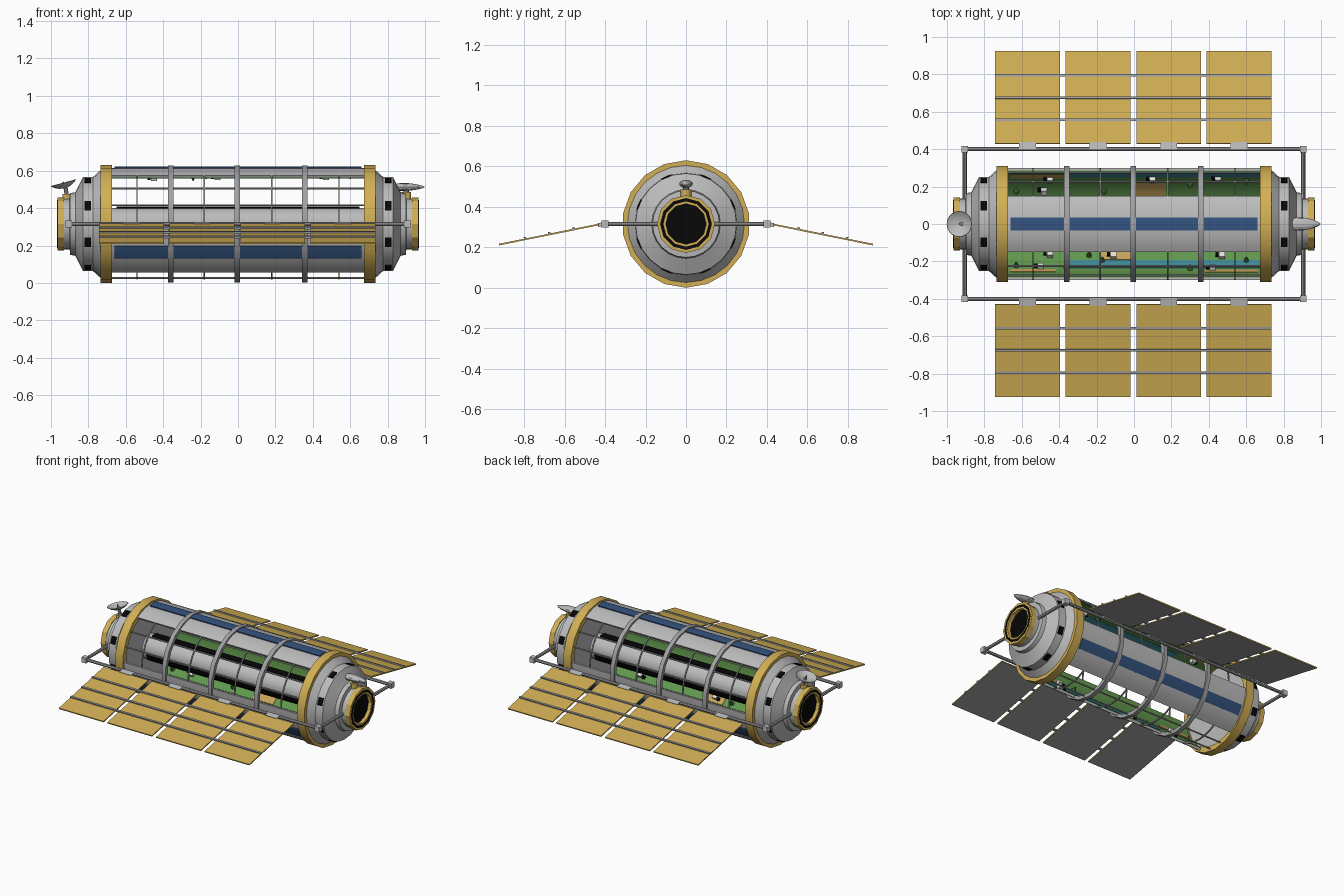
import bpy, bmesh, math
from mathutils import Vector, Matrix

if "Cube" in bpy.data.objects:
    bpy.data.objects.remove(bpy.data.objects["Cube"])

CZ = 0.315  # height of the long axis


def material(name, r, g, b):
    m = bpy.data.materials.new(name)
    m.use_nodes = True
    m.diffuse_color = (r, g, b, 1)
    node = next(n for n in m.node_tree.nodes if n.type == 'BSDF_PRINCIPLED')
    node.inputs["Base Color"].default_value = (r, g, b, 1)
    return m


HULL = material("hull grey", 0.5, 0.5, 0.5)
METAL = material("frame grey", 0.36, 0.36, 0.37)
WHITE = material("house white", 0.75, 0.75, 0.74)
GOLD = material("gold", 0.64, 0.43, 0.09)
BLACK = material("black", 0.002, 0.002, 0.002)
BLUE = material("panel blue", 0.035, 0.09, 0.22)
GRASS = material("grass green", 0.12, 0.31, 0.075)
WATER = material("water teal", 0.05, 0.27, 0.33)
FIELD = material("field tan", 0.56, 0.36, 0.1)
TREE = material("tree green", 0.06, 0.17, 0.04)


def finish(bm, name, *mats, smooth=False):
    bmesh.ops.remove_doubles(bm, verts=bm.verts, dist=1e-5)
    bmesh.ops.recalc_face_normals(bm, faces=bm.faces)
    me = bpy.data.meshes.new(name)
    bm.to_mesh(me)
    bm.free()
    for m in mats:
        me.materials.append(m)
    ob = bpy.data.objects.new(name, me)
    bpy.context.collection.objects.link(ob)
    if smooth:
        bpy.ops.object.select_all(action='DESELECT')
        ob.select_set(True)
        bpy.context.view_layer.objects.active = ob
        bpy.ops.object.shade_smooth_by_angle(angle=math.radians(25))
    return ob


def polar(x, r, deg):
    a = math.radians(deg)
    return Vector((x, r * math.cos(a), CZ + r * math.sin(a)))


def lathe(name, profile, mat, n=24, closed=False, smooth=True):
    """Turn (x, radius) points around the long axis."""
    bm = bmesh.new()
    rows = [[bm.verts.new(polar(x, r, 90 + 360 * i / n)) for i in range(n)] for x, r in profile]
    pairs = list(zip(rows, rows[1:])) + ([(rows[-1], rows[0])] if closed else [])
    for a, b in pairs:
        for i in range(n):
            j = (i + 1) % n
            bm.faces.new((a[i], a[j], b[j], b[i]))
    return finish(bm, name, mat, smooth=smooth)


def band(name, x, half, r0, r1, mat, n=18):
    return lathe(name, [(x - half, r0), (x - half, r1), (x + half, r1), (x + half, r0)], mat, n, True)


def arc(name, x0, x1, a0, a1, r0, r1, mat, n=6):
    """Curved slab between two angles."""
    bm = bmesh.new()
    rows = []
    for i in range(n + 1):
        a = a0 + (a1 - a0) * i / n
        rows.append([bm.verts.new(polar(x, r, a)) for x, r in ((x0, r0), (x0, r1), (x1, r1), (x1, r0))])
    for p, q in zip(rows, rows[1:]):
        for k in range(4):
            bm.faces.new((p[k], p[(k + 1) % 4], q[(k + 1) % 4], q[k]))
    bm.faces.new(rows[0])
    bm.faces.new(rows[-1])
    return finish(bm, name, mat, smooth=True)


def box(name, centre, size, mat, rot=0):
    """Box turned about the long axis by rot degrees."""
    bm = bmesh.new()
    bmesh.ops.create_cube(bm, size=1, matrix=Matrix.Translation(centre)
                          @ Matrix.Rotation(math.radians(rot), 4, 'X')
                          @ Matrix.Diagonal((*size, 1)))
    return finish(bm, name, mat)


def rod(name, p, q, r, mat, r2=None, n=8):
    p, q = Vector(p), Vector(q)
    d = q - p
    bm = bmesh.new()
    bmesh.ops.create_cone(bm, cap_ends=True, segments=n, radius1=r, radius2=r if r2 is None else r2,
                          depth=d.length, matrix=Matrix.Translation((p + q) / 2)
                          @ d.to_track_quat('Z', 'Y').to_matrix().to_4x4())
    return finish(bm, name, mat)


# Three land strips: solar band outside; river, fields, houses and trees inside
FRONT = dict(river=(-0.38, 0.68), fields=[(-0.18, -0.02, 17, 29), (0.38, 0.66, -7, -1), (-0.66, -0.42, -6, 0)],
             houses=[(-0.5, 3), (-0.45, 23), (-0.11, 21), (0.42, -1), (0.47, 21)],
             trees=[(-0.63, 6), (-0.24, 23), (-0.17, 15), (0.3, 0), (0.6, 15)])
BACK = dict(river=(-0.34, 0.68), fields=[(0.01, 0.17, -29, -8), (-0.66, -0.37, 1, 9)],
            houses=[(-0.48, -20), (-0.45, 1), (0.1, 1), (0.45, 2)],
            trees=[(-0.63, -21), (-0.16, -21), (0.3, -10), (0.6, -3)])
for label, mid, land in (("top", 90, FRONT), ("front", 210, FRONT), ("back", -30, BACK)):
    arc(label + "_hull_strip", -0.69, 0.69, mid - 30, mid + 30, 0.286, 0.3, HULL, 9)
    arc(label + "_solar_band", -0.66, 0.66, mid - 6.7, mid + 6.7, 0.298, 0.307, BLUE, 3)
    arc(label + "_grass", -0.69, 0.69, mid - 29.5, mid + 29.5, 0.281, 0.287, GRASS, 9)
    arc(label + "_river", *land["river"], mid + 3, mid + 16, 0.2785, 0.283, WATER, 3)
    for x0, x1, t0, t1 in land["fields"]:
        arc(label + "_field", x0, x1, mid + t0, mid + t1, 0.2775, 0.283, FIELD, 3)
    for x, t in land["houses"]:
        a = mid + t
        box(label + "_house", polar(x, 0.27, a), (0.032, 0.03, 0.026), WHITE, a - 90)
        box(label + "_shed", polar(x - 0.026, 0.273, a + 2), (0.018, 0.02, 0.018), BLACK, a - 90)
    for x, t in land["trees"]:
        rod(label + "_tree", polar(x, 0.283, mid + t), polar(x, 0.25, mid + t), 0.017, TREE, 0.003, 6)

# Window bars, heavy hoops and thin hoops
for mid in (30, 150, 270):
    for off in (-10, 10):
        rod("window_bar", polar(-0.69, 0.294, mid + off), polar(0.69, 0.294, mid + off), 0.005, METAL)
    for x in (-0.54, -0.18, 0.18, 0.54):
        arc("window_rib", x - 0.004, x + 0.004, mid - 30, mid + 30, 0.29, 0.298, METAL)
for x in (-0.36, -0.003, 0.356):
    band("hoop", x, 0.015, 0.288, 0.314, METAL)

# Central core with dark strips
lathe("core", [(-0.69, 0.086), (0.69, 0.086)], HULL, 24)
for mid in (90, 210, 330):
    arc("core_strip", -0.65, 0.65, mid - 17, mid + 17, 0.084, 0.093, BLACK, 4)

# End caps, docking ports and portholes
CAP = [(0.685, 0), (0.685, 0.285), (0.733, 0.29), (0.775, 0.252), (0.83, 0.25), (0.842, 0.225),
       (0.87, 0.17), (0.897, 0.165), (0.9, 0.137), (0.936, 0.137), (0.936, 0)]
for s in (-1, 1):
    band("gold_rim", s * 0.704, 0.03, 0.278, 0.315, GOLD)
    lathe("end_cap", [(s * x, r) for x, r in CAP], HULL)
    band("dock_ring", s * 0.948, 0.018, 0.1, 0.143, GOLD, 12)
    band("dock_seal", s * 0.9645, 0.003, 0.112, 0.128, BLACK, 12)
    lathe("dock_hatch", [(s * 0.942, 0.105), (s * 0.942, 0)], BLACK, 12)
    for i in range(8):
        a = 22.5 + 45 * i
        xs = sorted((s * 0.785, s * 0.82))
        arc("porthole", *xs, a - 6, a + 6, 0.24, 0.256, BLACK, 2)

# Outer frame
for s in (-1, 1):
    rod("side_rail", (-0.905, s * 0.4, CZ), (0.905, s * 0.4, CZ), 0.011, METAL)
    rod("cross_rail", (s * 0.905, -0.4, CZ), (s * 0.905, 0.4, CZ), 0.011, METAL)
    for t in (-1, 1):
        box("frame_corner", (s * 0.905, t * 0.4, CZ), (0.036, 0.036, 0.036), HULL)

# Solar wings: four tilted panels a side, grey beneath
TILT = 11.4
SLOPE = math.tan(math.radians(TILT))
for s in (-1, 1):
    for x in (-0.569, -0.193, 0.186, 0.562):
        panel = box("solar_panel", (x, s * 0.677, 0.263), (0.347, 0.505, 0.008), GOLD, -s * TILT)
        panel.data.materials.append(METAL)
        for f in panel.data.polygons:
            f.material_index = 1 if f.normal.z < -0.5 else 0
        box("panel_mount", (x, s * 0.418, CZ - 0.002), (0.09, 0.036, 0.018), HULL, -s * TILT)
    for y in (0.557, 0.675, 0.795):
        z = 0.263 - (y - 0.677) * SLOPE + 0.006
        box("panel_bar", (-0.003, s * y, z), (1.478, 0.013, 0.012), METAL, -s * TILT)

# Dish antenna on the left-hand end
rod("dish_base", (-0.915, 0, 0.44), (-0.915, 0, 0.475), 0.024, GOLD, n=12)
rod("dish_mast", (-0.915, 0, 0.47), (-0.925, 0, 0.522), 0.011, METAL)
bm = bmesh.new()
rings = []
for r, h in ((0.001, 0), (0.03, 0.006), (0.052, 0.016), (0.07, 0.03),
             (0.068, 0.032), (0.05, 0.02), (0.028, 0.011), (0.001, 0.006)):
    rings.append([bm.verts.new((r * math.cos(i * math.tau / 20), r * math.sin(i * math.tau / 20), h))
                  for i in range(20)])
for a, b in zip(rings, rings[1:]):
    for i in range(20):
        bm.faces.new((a[i], a[(i + 1) % 20], b[(i + 1) % 20], b[i]))
bm.transform(Matrix.Translation((-0.926, 0, 0.505)) @ Matrix.Rotation(math.radians(-15), 4, 'Y'))
finish(bm, "dish", HULL, smooth=True)
rod("dish_feed", (-0.926, 0, 0.507), (-0.935, 0, 0.54), 0.004, METAL)

# Pointed sensor pod on the other end
rod("pod_base", (0.9, 0, 0.44), (0.9, 0, 0.485), 0.026, GOLD, n=12)
rod("pod_mast", (0.9, 0, 0.48), (0.9, 0, 0.51), 0.014, METAL)
pod = lathe("sensor_pod", [(0.83, 0), (0.832, 0.022), (0.865, 0.034), (0.91, 0.034), (0.95, 0.026), (0.985, 0.012),
                           (1.0, 0)], HULL, 12)
pod.data.transform(Matrix.Translation((0, 0, 0.513)) @ Matrix.Diagonal((1, 1, 0.6, 1))
                   @ Matrix.Translation((0, 0, -CZ)))
